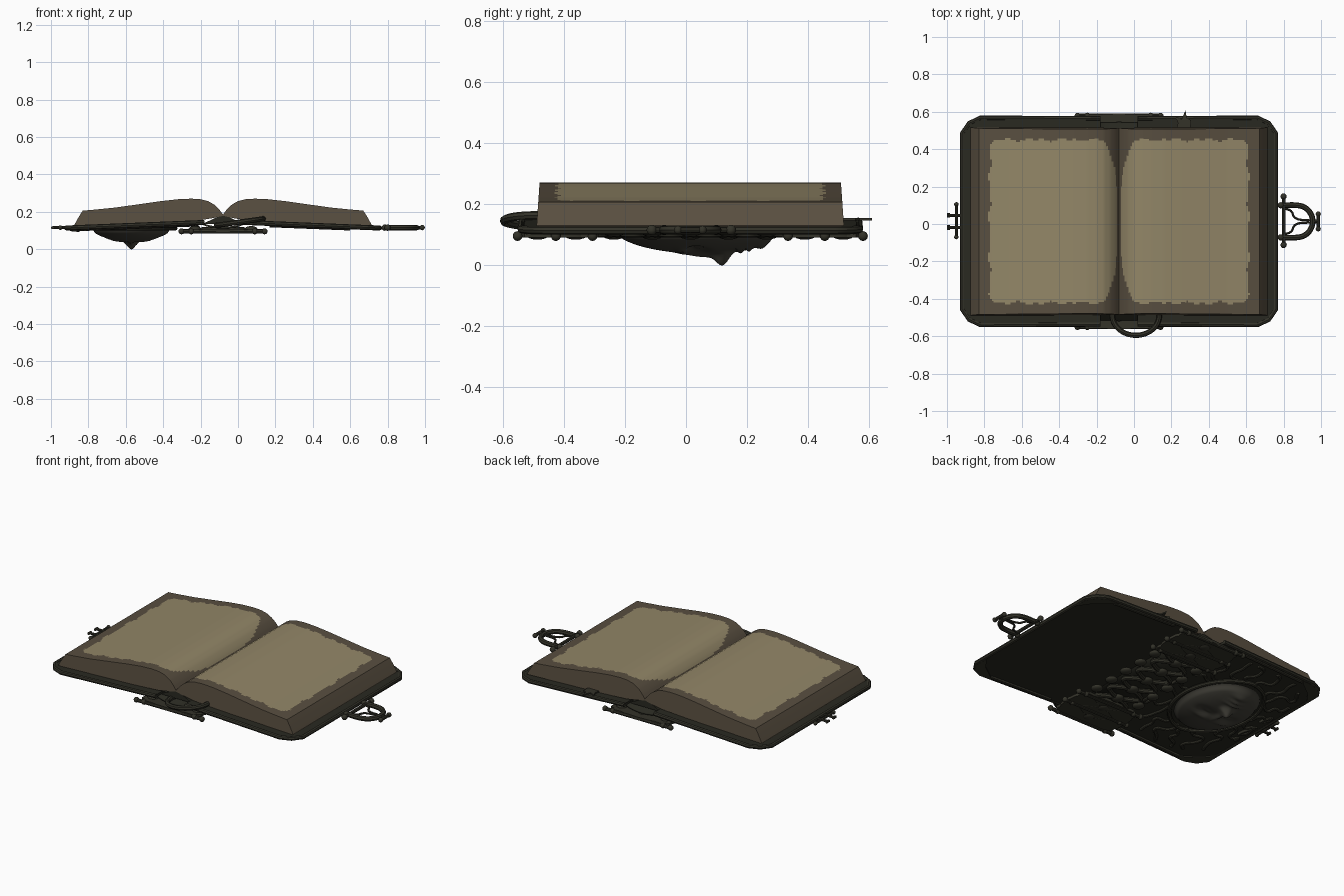
import bpy, bmesh, math, random
from mathutils import Vector

if "Cube" in bpy.data.objects:
    bpy.data.objects.remove(bpy.data.objects["Cube"])

random.seed(4)
CX, CY = -0.08, 0.014          # centre line of the open book


def mat(name, rgb):
    m = bpy.data.materials.new(name)
    m.diffuse_color = (*rgb, 1)
    m.use_nodes = True
    m.node_tree.nodes["Principled BSDF"].inputs["Base Color"].default_value = m.diffuse_color
    return m


PAGE = mat("parchment", (0.29, 0.24, 0.137))
EDGE = mat("aged_page_edge", (0.098, 0.077, 0.051))
LEATHER = mat("dark_leather", (0.022, 0.022, 0.015))
METAL = mat("tarnished_metal", (0.033, 0.032, 0.022))
SKIN = mat("mask_grey", (0.055, 0.052, 0.041))


def finish(ob, mats, angle=40):
    for m in mats:
        ob.data.materials.append(m)
    bpy.ops.object.select_all(action='DESELECT')
    ob.select_set(True)
    bpy.context.view_layer.objects.active = ob
    if ob.type == 'CURVE':
        bpy.ops.object.convert(target='MESH')
    bpy.ops.object.shade_smooth_by_angle(angle=math.radians(angle))
    return bpy.context.object


def from_bm(name, bm, mats, angle=40):
    bmesh.ops.recalc_face_normals(bm, faces=bm.faces[:])
    me = bpy.data.meshes.new(name)
    bm.to_mesh(me)
    bm.free()
    ob = bpy.data.objects.new(name, me)
    bpy.context.collection.objects.link(ob)
    return finish(ob, mats, angle)


def tubes(name, paths, r, m, closed=False, smooth=True):
    cu = bpy.data.curves.new(name, 'CURVE')
    cu.dimensions, cu.bevel_depth, cu.bevel_resolution = '3D', r, 2
    cu.resolution_u, cu.use_fill_caps = 4, True
    for p in paths:
        s = cu.splines.new('BEZIER' if smooth else 'POLY')
        pts = s.bezier_points if smooth else s.points
        pts.add(len(p) - 1)
        for q, co in zip(pts, p):
            if smooth:
                q.co = co
                q.handle_left_type = q.handle_right_type = 'AUTO'
            else:
                q.co = (*co, 1)
        s.use_cyclic_u = closed
    ob = bpy.data.objects.new(name, cu)
    bpy.context.collection.objects.link(ob)
    return finish(ob, [m])


def studs(name, spots, m, scale=(1, 1, 1)):
    bm = bmesh.new()
    for x, y, z, r in spots:
        new = bmesh.ops.create_uvsphere(bm, u_segments=12, v_segments=8, radius=r)['verts']
        bmesh.ops.scale(bm, vec=scale, verts=new)
        bmesh.ops.translate(bm, vec=(x, y, z), verts=new)
    return from_bm(name, bm, [m], 60)


def plate(name, outline, zfun, thick, m):
    bm = bmesh.new()
    lo = [bm.verts.new((x, y, zfun(x) - thick / 2)) for x, y in outline]
    hi = [bm.verts.new((x, y, zfun(x) + thick / 2)) for x, y in outline]
    bm.faces.new(lo)
    bm.faces.new(hi)
    for i in range(len(lo)):
        j = (i + 1) % len(lo)
        bm.faces.new((lo[i], lo[j], hi[j], hi[i]))
    return from_bm(name, bm, [m], 30)


def interp(table, d):
    for (a, za), (b, zb) in zip(table, table[1:]):
        if d <= b:
            return za + (zb - za) * (d - a) / (b - a)
    return table[-1][1]


# Page blocks: height profile measured outwards from the gutter
TOP = [(0, .185), (.02, .212), (.045, .237), (.08, .257), (.12, .267), (.17, .27), (.24, .267), (.33, .257),
       (.45, .24), (.58, .222), (.69, .211), (.75, .206), (.77, .175), (.795, .13)]
BOT = [(0, .178), (.06, .165), (.12, .155), (.3, .145), (.795, .127)]


def is_written(d, y):
    wob = .006 * math.sin(31 * y + 1) + .005 * math.sin(57 * y) + .004 * math.sin(23 * d * 3)
    ay = abs(y) + .005 * math.sin(38 * d) + .004 * math.sin(71 * d + 1)
    inner = .012 + .075 * max(0, (ay - .17) / .27) ** 2.2
    if not (inner < d < .692 + wob and ay < .436):
        return False
    cx, cy = max(0, d - .63), max(0, ay - .376)      # rounded outer corners
    return math.hypot(cx, cy) < .068


def page_block(name, side):
    ds = sorted({round(.01 * i, 3) for i in range(76)} | {.77, .795, .755, .005, .015})
    ts = [-1 + 2 * j / 96 for j in range(97)]
    bm = bmesh.new()

    def vert(d, t, z):
        return bm.verts.new((CX + side * d, CY + t * (.493 + (.27 - z) * .07), z))
    top = [[vert(d, t, interp(TOP, d)) for t in ts] for d in ds]
    bot = [[vert(d, t, interp(BOT, d)) for t in (-1, 1)] for d in ds]
    for i in range(len(ds) - 1):
        for j in range(96):
            f = bm.faces.new((top[i][j], top[i + 1][j], top[i + 1][j + 1], top[i][j + 1]))
            c = f.calc_center_median()
            f.material_index = 0 if is_written(abs(c.x - CX), c.y - CY) else 1
        for e, k in ((0, 0), (96, 1)):
            bm.faces.new((top[i][e], top[i + 1][e], bot[i + 1][k], bot[i][k])).material_index = 1
        bm.faces.new((bot[i][0], bot[i + 1][0], bot[i + 1][1], bot[i][1])).material_index = 1
    return from_bm(name, bm, [PAGE, EDGE], 35)


page_block("left_pages", -1)
page_block("right_pages", 1)


# Cover boards, sloping gently down from the spine, with a rolled rim
def board_z(x):
    return .143 - .03 * (abs(x - CX) - .1) / .75


for side, label in ((-1, "left"), (1, "right")):
    half = [(.1, .55), (.74, .553), (.80, .525), (.838, .47)]
    outline = [(CX + side * d, CY + y) for d, y in half]
    outline += [(x, 2 * CY - y) for x, y in reversed(outline)]
    plate(label + "_cover", outline, board_z, .016, LEATHER)
    tubes(label + "_cover_rim", [[(x, y, board_z(x)) for x, y in outline]], .013, METAL, smooth=False)
    # edge strips and corner guards
    strips = []
    for s in (-1, 1):
        strips.append([(CX + side * d, CY + s * .535, board_z(CX + side * d) - .008) for d in (.25, .68)])
        guard = [(CX + side * d, CY + s * y) for d, y in ((.66, .55), (.74, .553), (.80, .525), (.838, .47), (.838, .38), (.78, .46))]
        plate(label + "_corner_guard", guard, lambda x: board_z(x) - .009, .01, METAL)
    tubes(label + "_edge_strips", strips, .012, METAL, smooth=False)

# Spine shell and the dark binding wedge under the gutter
bm = bmesh.new()
rows = []
for k in range(13):
    a = math.pi * k / 12
    x, z = CX - .12 * math.cos(a), .146 - .036 * math.sin(a)
    rows.append([bm.verts.new((x, y, z)) for y in (CY - .53, CY + .53)])
for a, b in zip(rows, rows[1:]):
    bm.faces.new((a[0], b[0], b[1], a[1]))
spine = from_bm("spine", bm, [LEATHER])
spine.modifiers.new("thickness", 'SOLIDIFY').thickness = .01
bm = bmesh.new()
ends = [[bm.verts.new((CX + d, CY + s * .497, z)) for d, z in ((-.11, .135), (0, .186), (.11, .135))] for s in (-1, 1)]
for e in ends:
    bm.faces.new(e)
for i in range(3):
    j = (i + 1) % 3
    bm.faces.new((ends[0][i], ends[0][j], ends[1][j], ends[1][i]))
from_bm("binding_wedge", bm, [LEATHER])

# Spine ornament: twining stems, berries, and a scalloped hinge plate at each end
stems, berries = [], []
for ph in (0, math.pi):
    stems.append([(CX + .11 * math.sin(ph + i * math.pi / 4), CY - .5 + i / 32, .104) for i in range(33)])
for i in range(9):
    y = CY - .5 + i / 8
    berries += [(CX, y, .1, .028), (CX - .15, y, .108, .026), (CX + .15, y, .108, .026)]
tubes("spine_stems", stems, .014, METAL)
studs("spine_berries", berries, METAL, (1.3, 1.4, .6))
rods, knobs = [], []
for s in (-1, 1):
    out = []
    for i in range(48):
        a = 2 * math.pi * i / 48
        ca, sa = math.cos(a), math.sin(a)
        w = 1 + .03 * math.cos(12 * a)
        out.append((CX + .205 * w * math.copysign(abs(ca) ** .4, ca),
                    CY + s * .435 + .138 * w * math.copysign(abs(sa) ** .4, sa)))
    plate("hinge_plate", out, lambda x: .099, .016, METAL)
    for y in (.32, .44, .565):
        rods.append([(CX - .215, CY + s * y, .094), (CX + .215, CY + s * y, .094)])
        for x in (-.222, -.17, .17, .222):
            knobs.append((CX + x, CY + s * y, .095, .016))
tubes("hinge_rods", rods, .011, METAL, smooth=False)
studs("hinge_knobs", knobs, METAL)

# Sleeping mask on the outside of the left cover (nose points down)
FX, FY = -.57, .035


def mask_depth(x, y):
    r2 = min(1, (x / .215) ** 2 + (y / .27) ** 2)

    def g(cx, cy, sx, sy):
        return math.exp(-((x - cx) / sx) ** 2 - ((y - cy) / sy) ** 2)
    h = .074 * (1 - r2) ** .6
    h += .04 * g(0, .085, .026, .028) + .014 * g(0, .02, .018, .06)          # nose
    h += .010 * (g(.03, .092, .016, .016) + g(-.03, .092, .016, .016))        # nostrils
    h += .014 * (g(0, .145, .055, .011) + g(0, .172, .045, .011))             # lips
    h += .018 * g(0, .215, .05, .025)                                         # chin
    for s in (-1, 1):
        h -= .024 * g(s * .08, .0, .045, .03)                                 # eye sockets
        h += .014 * g(s * .08, .005, .03, .016) + .008 * g(s * .08, -.05, .05, .014)
    return h * min(1, (1 - r2) * 6) if r2 > .83 else h


bm = bmesh.new()
rings = []
for i in range(1, 41):
    r = i / 40
    ring = []
    for k in range(64):
        a = 2 * math.pi * k / 64
        x, y = .215 * r * math.cos(a), .27 * r * math.sin(a)
        ring.append(bm.verts.new((FX + x, FY + y, .113 - mask_depth(x, y))))
    rings.append(ring)
mid = bm.verts.new((FX, FY, .113 - mask_depth(0, 0)))
for k in range(64):
    n = (k + 1) % 64
    bm.faces.new((mid, rings[0][n], rings[0][k]))
    for a, b in zip(rings, rings[1:]):
        bm.faces.new((a[k], a[n], b[n], b[k]))
bm.faces.new(rings[-1])
from_bm("mask", bm, [SKIN], 60)

# Almond frame and creeping roots around the mask
frame = []
for i in range(40):
    a = 2 * math.pi * i / 40
    frame.append((FX + .235 * math.sin(a) * abs(math.sin(a)) ** .15, FY - .315 * math.cos(a), .112))
tubes("mask_frame", [frame], .012, METAL, closed=True)
roots = []
for i in range(20):
    a = 2 * math.pi * (i + .5) / 20
    path = []
    for k in range(6):
        t = k / 5
        b = a + random.uniform(-.13, .13)
        x = max(-.88, min(-.24, FX + (.24 + .16 * t) * math.cos(b)))
        y = max(-.48, min(.51, FY + (.30 + .22 * t) * math.sin(b)))
        path.append((x, y, board_z(x) - .01))
    roots.append(path)
tubes("cover_roots", roots, .010, METAL)

# Clasp on the right edge
Z = .115
loop = [(.80, .10, Z), (.87, .10, Z)]
loop += [(.87 + .085 * math.sin(a), CY + .086 * math.cos(a), Z) for a in (.5, 1.05, 1.57, 2.09, 2.64)]
loop += [(.87, -.072, Z), (.80, -.072, Z)]
tubes("clasp_loop", [loop], .015, METAL)
tubes("clasp_bars", [[(.80, -.11, Z), (.80, .145, Z)], [(.95, CY, Z), (.99, CY, Z)],
                     [(.985, CY - .04, Z), (.985, CY + .04, Z)]], .010, METAL, smooth=False)
tubes("clasp_scrolls", [[(.80, CY + s * .07, Z), (.84, CY + s * .055, Z), (.86, CY + s * .02, Z), (.94, CY + s * .005, Z)]
                        for s in (-1, 1)], .006, METAL)
studs("clasp_knobs", [(.80, -.112, Z, .017), (.80, .147, Z, .017), (.785, .10, Z, .017), (.785, -.072, Z, .017),
                      (.985, CY - .04, Z, .014), (.985, CY + .04, Z, .014)], METAL)

# Catch on the left edge
paths = [[(-.95, -.065, Z), (-.95, .10, Z)]]
for s in (-1, 1):
    paths.append([(-.92, CY + s * .032, Z), (-.99, CY + s * .032, Z)])
    paths.append([(-.992, CY + s * .02, Z), (-.992, CY + s * .045, Z)])
tubes("catch", paths, .008, METAL, smooth=False)
studs("catch_knobs", [(-.95, -.07, Z, .012), (-.95, .105, Z, .012)], METAL)

# Tilted ring at the foot of the spine and ribbon tip at the head
ring = []
for i in range(24):
    a = 2 * math.pi * i / 24
    x, y = .125 * math.cos(a), .105 * math.sin(a)
    ring.append((.01 + x, -.49 + y, .145 + .14 * x))
tubes("foot_ring", [ring], .014, METAL, closed=True)
plate("ribbon_tip", [(.22, .48), (.30, .48), (.305, .555), (.282, .567), (.275, .608), (.255, .56), (.222, .575), (.235, .54)],
      lambda x: .15, .008, METAL)
